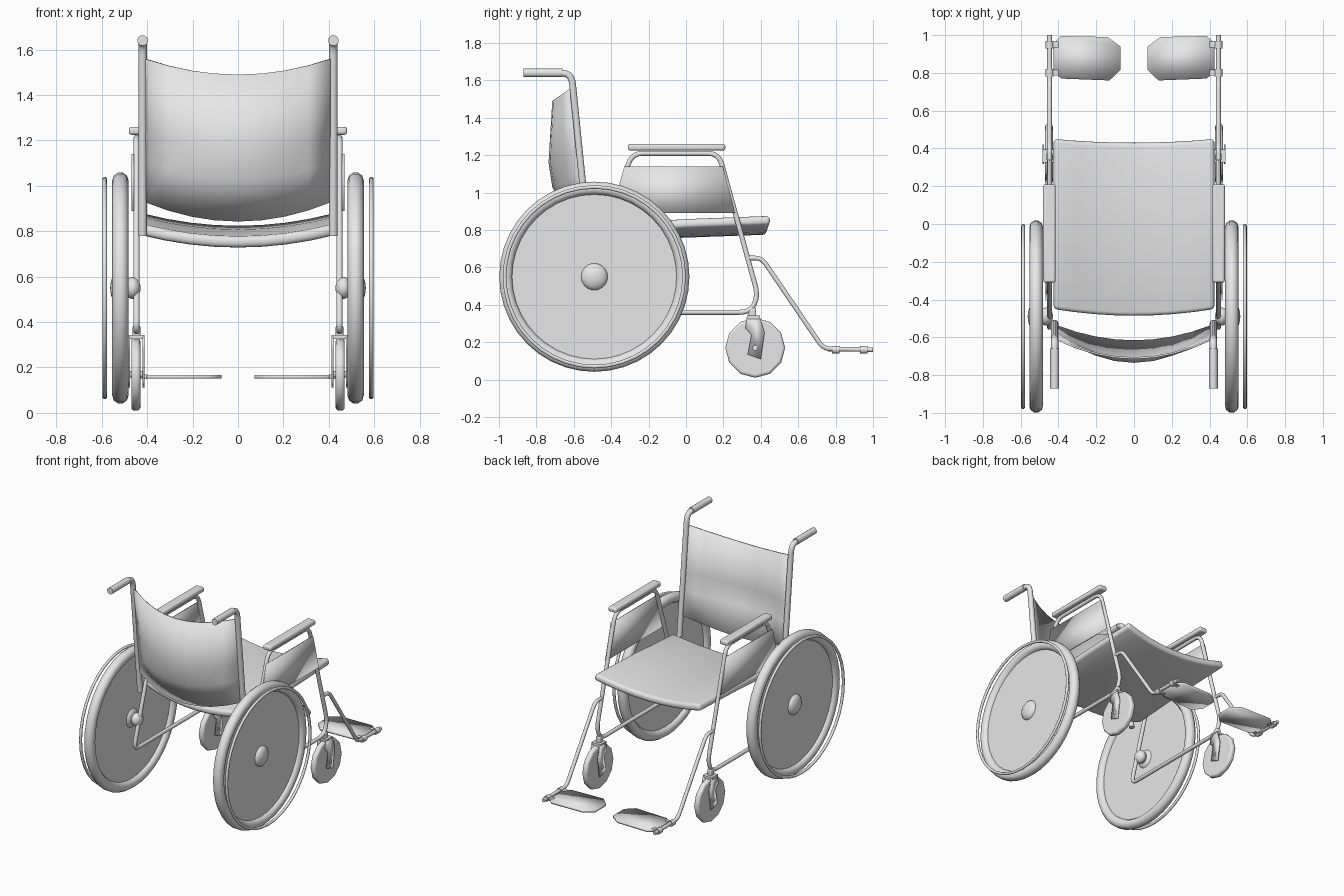
import bpy, bmesh, math
from mathutils import Vector, Matrix

cube = bpy.data.objects.get("Cube")
if cube:
    bpy.data.objects.remove(cube, do_unlink=True)

grey = bpy.data.materials.new("light_grey")
grey.use_nodes = True
grey.diffuse_color = (0.8, 0.8, 0.8, 1)
grey.node_tree.nodes["Principled BSDF"].inputs["Base Color"].default_value = (0.8, 0.8, 0.8, 1)


def finish(name, bm, mirror=True, bevel=0, thick=0, smooth=40):
    """Turn a bmesh into a shaded object with the usual modifiers."""
    bmesh.ops.recalc_face_normals(bm, faces=bm.faces)
    mesh = bpy.data.meshes.new(name)
    bm.to_mesh(mesh)
    bm.free()
    mesh.materials.append(grey)
    ob = bpy.data.objects.new(name, mesh)
    bpy.context.collection.objects.link(ob)
    bpy.ops.object.select_all(action="DESELECT")
    ob.select_set(True)
    bpy.context.view_layer.objects.active = ob
    bpy.ops.object.shade_smooth_by_angle(angle=math.radians(smooth))
    if thick:
        mod = ob.modifiers.new("Thickness", "SOLIDIFY")
        mod.thickness, mod.offset = thick, 0
    if bevel:
        mod = ob.modifiers.new("Round", "BEVEL")
        mod.width, mod.segments = bevel, 3
        mod.limit_method, mod.angle_limit = "ANGLE", math.radians(50)
    if mirror:
        ob.modifiers.new("Mirror", "MIRROR")
    return ob


def rounded(points, bend, closed):
    """Replace each corner of a path by a short curve."""
    out, n = [], len(points)
    for i, p in enumerate(points):
        if not closed and i in (0, n - 1):
            out.append(p)
            continue
        a, b = points[i - 1] - p, points[(i + 1) % n] - p
        start = p + a.normalized() * min(bend, a.length * 0.45)
        end = p + b.normalized() * min(bend, b.length * 0.45)
        for k in range(6):
            t = k / 5
            out.append(start * (1 - t) ** 2 + p * 2 * t * (1 - t) + end * t * t)
    return out


def tube(name, x, path, radius, bend=0.05, closed=False):
    """Mirrored round tube along (y, z) points at one x."""
    pts = [Vector((x, y, z)) for y, z in path]
    if bend:
        pts = rounded(pts, bend, closed)
    curve = bpy.data.curves.new(name, "CURVE")
    curve.dimensions = "3D"
    curve.bevel_depth, curve.bevel_resolution = radius, 3
    curve.use_fill_caps = True
    spline = curve.splines.new("POLY")
    spline.points.add(len(pts) - 1)
    for sp, p in zip(spline.points, pts):
        sp.co = (*p, 1)
    spline.use_cyclic_u = closed
    temp = bpy.data.objects.new(name + "_path", curve)
    bpy.context.collection.objects.link(temp)
    bpy.context.view_layer.update()
    mesh = temp.evaluated_get(bpy.context.evaluated_depsgraph_get()).to_mesh()
    bm = bmesh.new()
    bm.from_mesh(mesh)
    bmesh.ops.remove_doubles(bm, verts=bm.verts, dist=1e-5)
    bpy.data.objects.remove(temp, do_unlink=True)
    return finish(name, bm)


def ring(name, x, major, minor):
    path = [(WHEEL_Y + major * math.cos(a), WHEEL_Z + major * math.sin(a))
            for a in (math.tau * i / 40 for i in range(40))]
    return tube(name, x, path, minor, bend=0, closed=True)


def disc(name, x0, x1, y, z, radius, sides=40, bevel=0):
    """Cylinder with its axis along x."""
    bm = bmesh.new()
    place = Matrix.Translation(((x0 + x1) / 2, y, z)) @ Matrix.Rotation(math.pi / 2, 4, "Y")
    bmesh.ops.create_cone(bm, cap_ends=True, segments=sides, radius1=radius,
                          radius2=radius, depth=x1 - x0, matrix=place)
    return finish(name, bm, bevel=bevel)


def ball(name, loc, scale):
    bm = bmesh.new()
    bmesh.ops.create_uvsphere(bm, u_segments=20, v_segments=12, radius=1,
                              matrix=Matrix.Translation(loc) @ Matrix.Diagonal((*scale, 1)))
    return finish(name, bm)


def box(name, lo, hi, bevel=0):
    lo, hi = Vector(lo), Vector(hi)
    bm = bmesh.new()
    bmesh.ops.create_cube(bm, size=1, matrix=Matrix.Translation((lo + hi) / 2)
                          @ Matrix.Diagonal((*(hi - lo), 1)))
    return finish(name, bm, bevel=bevel)


def plate(name, outline, thick):
    bm = bmesh.new()
    bm.faces.new([bm.verts.new(p) for p in outline])
    return finish(name, bm, thick=thick)


def sling(name, half, rows, thick, bevel=0):
    """Sagging sheet; each row is (y, z, sag_y, sag_z) from side to middle."""
    bm = bmesh.new()
    grid = []
    for y, z, sy, sz in rows:
        row = []
        for i in range(-4, 5):
            w = 1 - (i / 4) ** 2
            row.append(bm.verts.new((half * i / 4, y + sy * w, z + sz * w)))
        grid.append(row)
    for r0, r1 in zip(grid, grid[1:]):
        for i in range(8):
            bm.faces.new((r0[i], r0[i + 1], r1[i + 1], r1[i]))
    return finish(name, bm, mirror=False, thick=thick, bevel=bevel)


WHEEL_Y, WHEEL_Z = -0.49, 0.55
FRAME_X = 0.447

# Main wheels: tyre, filled disc, push ring and hub
ring("tyre", 0.518, 0.474, 0.036)
disc("wheel_disc", 0.51, 0.528, WHEEL_Y, WHEEL_Z, 0.46)
ring("push_ring", 0.587, 0.48, 0.01)
ball("hub_cap", (0.525, WHEEL_Y, WHEEL_Z), (0.038, 0.072, 0.072))
disc("axle", 0.45, 0.52, WHEEL_Y, WHEEL_Z, 0.038, 20)
ball("inner_hub", (0.465, WHEEL_Y, WHEEL_Z), (0.036, 0.048, 0.048))

# Side frame: one closed loop through armrest, caster and axle
tube("side_frame", FRAME_X,
     [(-0.29, 1.21), (0.175, 1.21), (0.385, 0.45), (0.345, 0.36), (-0.56, 0.36),
      (-0.50, 0.55)], 0.014, 0.06, True)
box("armrest_pad", (0.415, -0.31, 1.225), (0.481, 0.21, 1.26), 0.012)
plate("side_panel", [(0.463, -0.33, 1.14), (0.463, 0.197, 1.14),
                     (0.463, 0.262, 0.89), (0.463, -0.40, 0.89)], 0.01)

# Back posts and push handles
tube("back_post", 0.42, [(-0.525, 0.78), (-0.612, 1.635), (-0.70, 1.64)], 0.019, 0.06)
tube("handle_grip", 0.42, [(-0.87, 1.64), (-0.66, 1.64)], 0.024, 0)

# Sling seat and backrest
sling("seat", 0.425, [(-0.45, 0.807, -0.035, -0.055), (0, 0.838, -0.03, -0.055),
                      (0.45, 0.855, -0.02, -0.055)], 0.05, 0.02)
sling("backrest", 0.41, [(-0.54, 0.93, -0.08, -0.085), (-0.56, 1.10, -0.15, -0.07),
                         (-0.575, 1.23, -0.155, -0.07), (-0.61, 1.56, -0.10, -0.07)], 0.01)

# Front casters and forks
disc("caster_wheel", 0.43, 0.47, 0.37, 0.17, 0.16, 12, 0.014)
box("fork_crown", (0.412, 0.325, 0.325), (0.484, 0.395, 0.343))
disc("caster_axle", 0.412, 0.484, 0.37, 0.17, 0.014, 12)
for name, x in (("fork_inner", 0.416), ("fork_outer", 0.480)):
    plate(name, [(x, 0.325, 0.335), (x, 0.395, 0.335), (x, 0.42, 0.25),
                 (x, 0.40, 0.11), (x, 0.33, 0.135), (x, 0.35, 0.24), (x, 0.318, 0.275)], 0.008)
box("caster_stem", (0.43, 0.335, 0.335), (0.464, 0.375, 0.385), 0.008)

# Footrests
tube("footrest_tube", FRAME_X, [(0.33, 0.65), (0.405, 0.65), (0.735, 0.165), (1.0, 0.16)],
     0.013, 0.04)
for name, y in (("rear_clamp", 0.80), ("front_clamp", 0.95)):
    tube(name, FRAME_X, [(y - 0.02, 0.16), (y + 0.02, 0.16)], 0.021, 0)
    box(name + "_lug", (0.40, y - 0.015, 0.15), (FRAME_X, y + 0.015, 0.168))
plate("footplate", [(x, y, 0.159) for x, y in
                    ((0.425, 0.96), (0.385, 0.995), (0.14, 0.99), (0.072, 0.94),
                     (0.072, 0.815), (0.13, 0.76), (0.385, 0.77), (0.425, 0.805))], 0.016)
